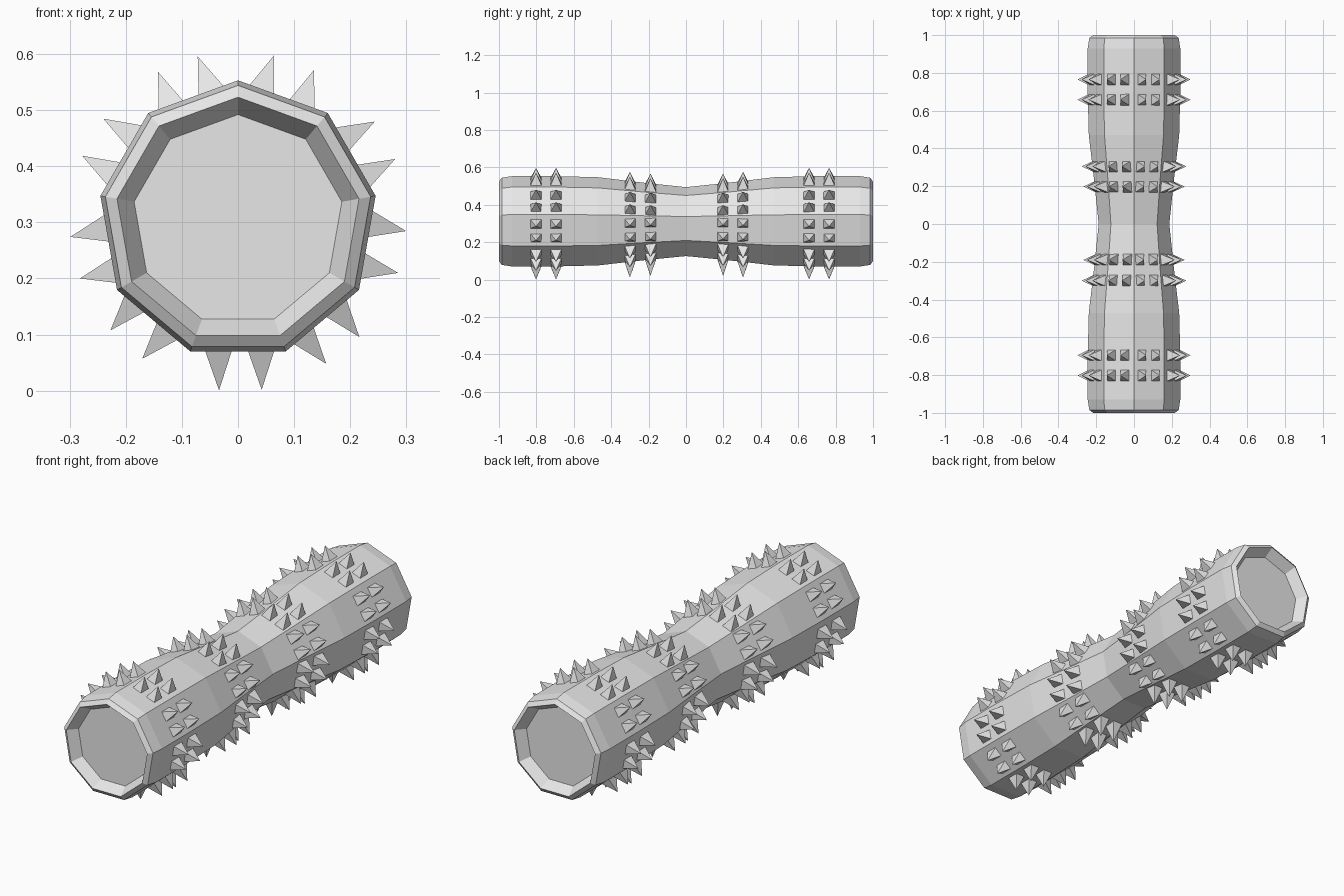
import bpy, bmesh, math
from mathutils import Vector

if "Cube" in bpy.data.objects:
    bpy.data.objects.remove(bpy.data.objects["Cube"])

CZ = 0.304   # height of the long axis
N = 9        # sides of the roller

gray = bpy.data.materials.new("plain gray")
gray.diffuse_color = (0.8, 0.8, 0.8, 1)
gray.use_nodes = True
gray.node_tree.nodes["Principled BSDF"].inputs["Base Color"].default_value = gray.diffuse_color


def finish(bm, name):
    bmesh.ops.recalc_face_normals(bm, faces=bm.faces)
    me = bpy.data.meshes.new(name)
    bm.to_mesh(me)
    bm.free()
    me.materials.append(gray)
    ob = bpy.data.objects.new(name, me)
    bpy.context.collection.objects.link(ob)
    return ob


# Roller body: half profile (y, radius) mirrored, waisted middle, recessed ends
half = [(0.95, 0.188), (1.0, 0.219), (0.985, 0.24), (0.93, 0.249),
        (0.70, 0.249), (0.47, 0.243), (0.22, 0.213)]
profile = [(-y, r) for y, r in half] + [(0, 0.19)] + half[::-1]
bm = bmesh.new()
rings = []
for y, r in profile:
    rings.append([bm.verts.new((r * math.cos(a), y, CZ + r * math.sin(a)))
                  for a in (math.radians(90 + 360 / N * k) for k in range(N))])
for a, b in zip(rings, rings[1:]):
    for k in range(N):
        j = (k + 1) % N
        bm.faces.new((a[k], a[j], b[j], b[k]))
bm.faces.new(rings[0])
bm.faces.new(rings[-1])
finish(bm, "roller_body")

# Spikes: two per side in eight rows, (y, tip distance, base distance)
rows = [(-0.802, 0.298, 0.226), (-0.695, 0.298, 0.226),
        (-0.300, 0.275, 0.200), (-0.190, 0.266, 0.190),
        (0.198, 0.266, 0.190), (0.305, 0.275, 0.200),
        (0.658, 0.298, 0.226), (0.765, 0.298, 0.226)]
angles = [-89.2, -51.2, -11, 28.5, 70.4, 111.1, 150.3, 193, 228.1]

bm = bmesh.new()
for ang in angles:
    t = math.radians(ang)
    n = Vector((math.cos(t), 0, math.sin(t)))
    side = Vector((-math.sin(t), 0, math.cos(t)))
    low = n.z < -0.9
    for y, tip, base in rows:
        # the underside spikes stand out a little further
        extra = 0.0 if not low else (0.005 if tip > 0.28 else 0.018)
        for s in (-1, 1):
            c = Vector((0, y, CZ)) + side * (0.038 * s)
            top = bm.verts.new(c + n * (tip + extra))
            corners = [bm.verts.new(c + n * base + side * (0.026 * u) + Vector((0, 0.032 * v, 0)))
                       for u, v in ((-1, -1), (1, -1), (1, 1), (-1, 1))]
            bm.faces.new(corners)
            for k in range(4):
                bm.faces.new((corners[k], corners[(k + 1) % 4], top))
finish(bm, "spikes")
